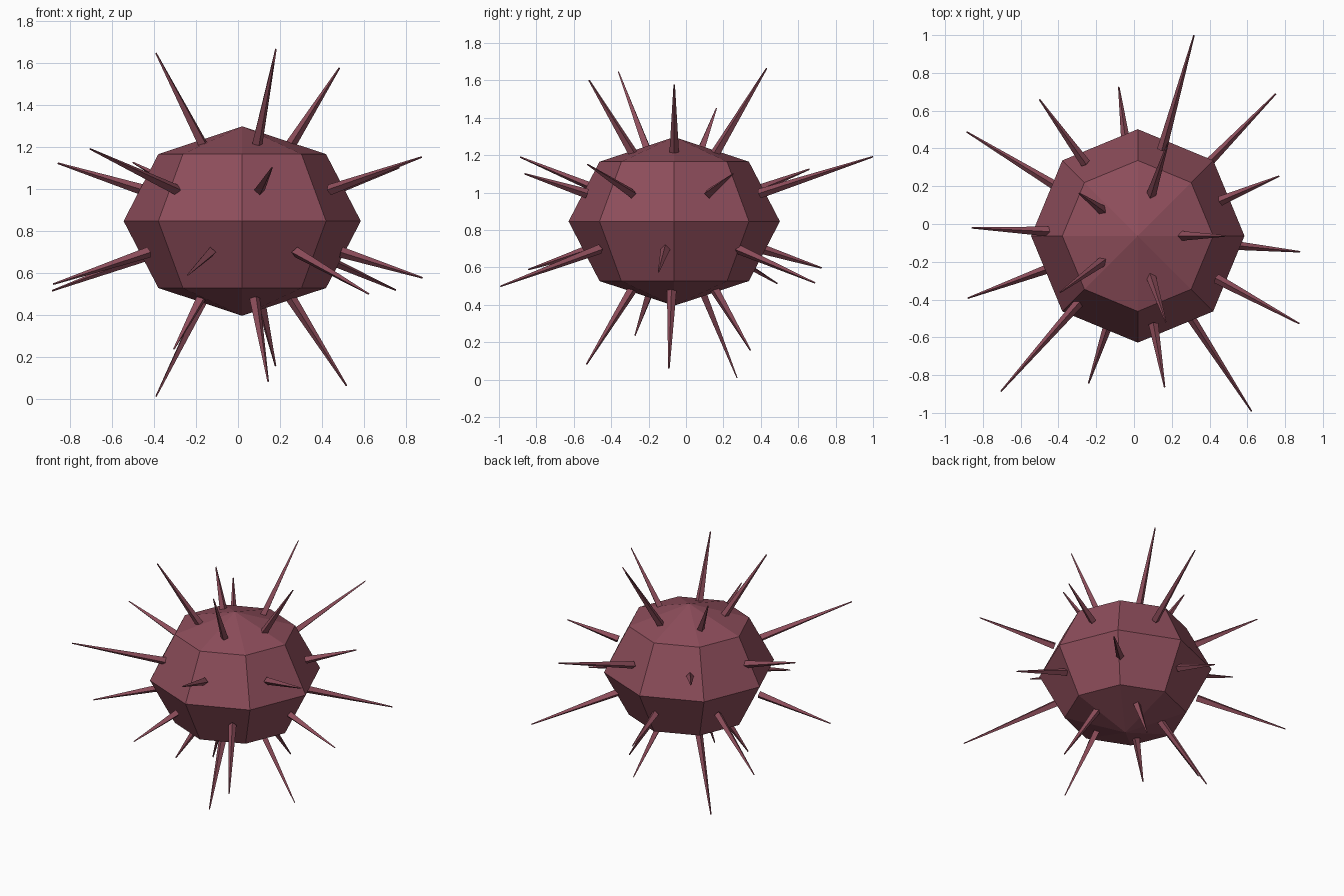
import bpy
from math import cos, sin, radians, tau, hypot
from mathutils import Vector, Matrix

default = bpy.data.objects.get("Cube")
if default:
    bpy.data.objects.remove(default, do_unlink=True)

CENTRE = Vector((0.02, -0.063, 0.846))
RADIUS, HALF_HEIGHT = 0.565, 0.451

# Dull red shell colour
shell = bpy.data.materials.new("dull_red")
shell.use_nodes = True
colour = (0.27, 0.075, 0.105, 1)
shell.diffuse_color = colour
bsdf = next(n for n in shell.node_tree.nodes if n.type == 'BSDF_PRINCIPLED')
bsdf.inputs["Base Color"].default_value = colour
bsdf.inputs["Roughness"].default_value = 0.8

# Faceted, slightly flattened body
bpy.ops.mesh.primitive_uv_sphere_add(segments=8, ring_count=4, radius=RADIUS, location=CENTRE)
body = bpy.context.object
body.name = "body"
body.scale.z = HALF_HEIGHT / RADIUS
body.data.materials.append(shell)


def add_spine(name, azimuth, elevation, reach):
    """Tapered four-sided spine pointing straight out from the body centre."""
    direction = Vector((cos(elevation) * cos(azimuth),
                        cos(elevation) * sin(azimuth),
                        sin(elevation)))
    # Root sits a little under the body's smooth ellipsoid
    root = 0.9 / hypot(cos(elevation) / RADIUS, sin(elevation) / HALF_HEIGHT)
    bpy.ops.mesh.primitive_cone_add(vertices=4, radius1=0.026, radius2=0.004,
                                    depth=reach - root)
    spine = bpy.context.object
    spine.name = name
    turn = direction.to_track_quat('Z', 'Y').to_matrix().to_4x4()
    spine.matrix_world = Matrix.Translation(CENTRE + direction * (root + reach) / 2) @ turn
    spine.data.materials.append(shell)


# Rows of spines: name, elevation, starting angle, reach of each tip from the centre
rows = [
    ("top_spine", 57.6, 0.0, (0.865, 0.97, 0.717, 0.948, 0.895)),
    ("upper_spine", 17.4, 0.4, (0.852, 1.156, 0.933, 0.922, 1.15, 0.852, 1.02)),
    ("lower_spine", -17.4, 0.8, (1.10, 0.833, 1.11, 1.004, 0.862, 1.16, 0.905)),
    ("bottom_spine", -57.6, 1.2, (0.817, 0.99, 0.723, 0.906, 0.93)),
]
for name, elevation, start, reaches in rows:
    for i, reach in enumerate(reaches):
        add_spine(f"{name}_{i + 1}", start + tau * i / len(reaches), radians(elevation), reach)
